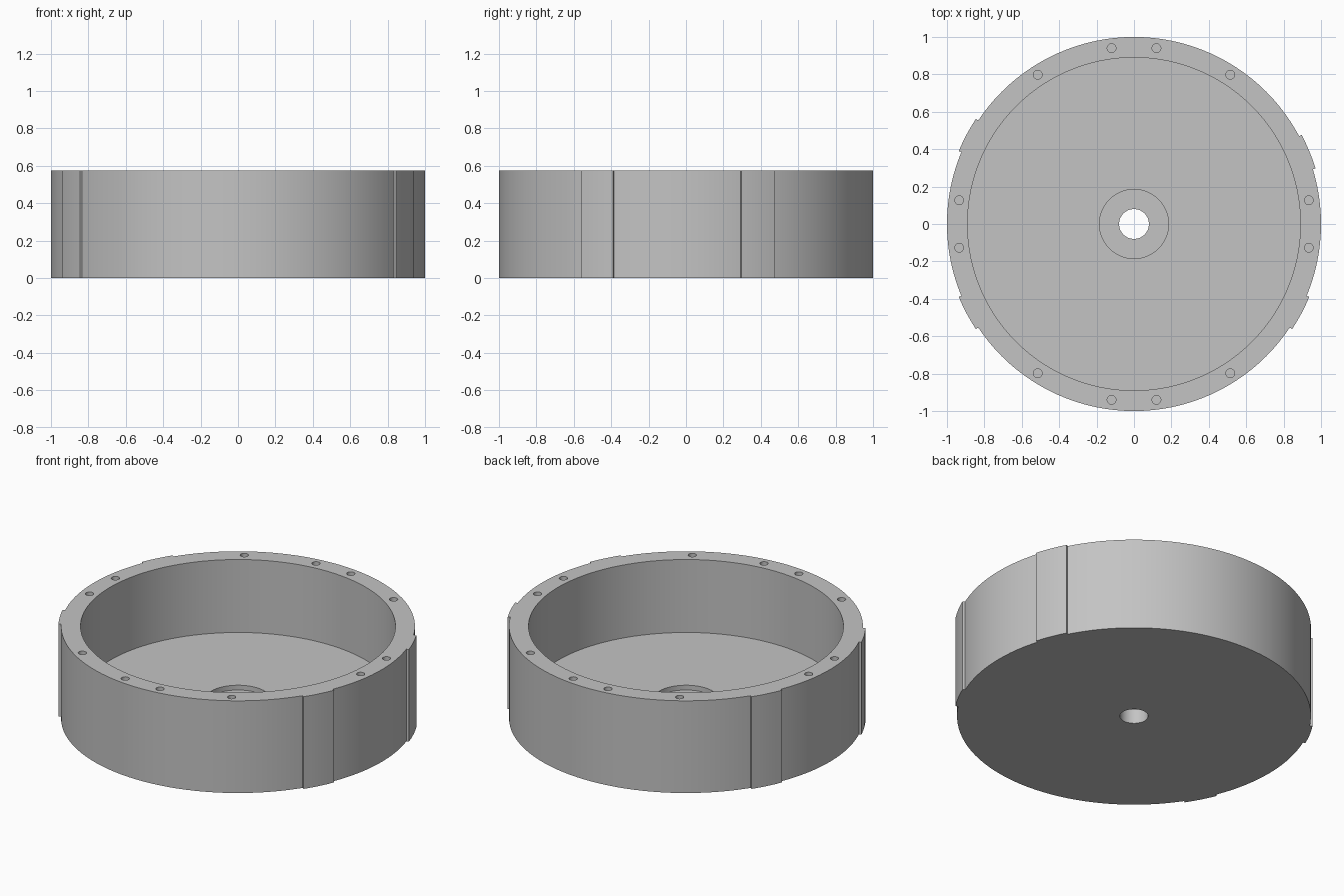
import bpy, bmesh
from math import sin, cos, radians

default = bpy.data.objects.get("Cube")
if default:
    bpy.data.objects.remove(default, do_unlink=True)

HEIGHT, FLOOR = 0.575, 0.12
STEP = 3  # degrees per wall facet
PADS = [(17, 28), (146.4, 157.4), (202.6, 213.6), (326.4, 337.4)]

grey = bpy.data.materials.new("plain_grey")
grey.use_nodes = True
grey.diffuse_color = (0.55, 0.55, 0.55, 1)
grey.node_tree.nodes["Principled BSDF"].inputs["Base Color"].default_value = grey.diffuse_color


def circle(radius, count, x=0, y=0):
    return [(x + radius * cos(radians(360 * i / count)),
             y + radius * sin(radians(360 * i / count))) for i in range(count)]


def prisms(name, outlines, z0, z1):
    """One object made of upright prisms, one for each outline."""
    bm = bmesh.new()
    for outline in outlines:
        base = bm.faces.new([bm.verts.new((x, y, z0)) for x, y in outline])
        grown = bmesh.ops.extrude_face_region(bm, geom=[base])["geom"]
        top = [v for v in grown if isinstance(v, bmesh.types.BMVert)]
        bmesh.ops.translate(bm, verts=top, vec=(0, 0, z1 - z0))
    # Keep the base cap so that each prism is closed
    bmesh.ops.holes_fill(bm, edges=[e for e in bm.edges if e.is_boundary])
    bmesh.ops.recalc_face_normals(bm, faces=bm.faces)
    mesh = bpy.data.meshes.new(name)
    bm.to_mesh(mesh)
    bm.free()
    mesh.materials.append(grey)
    obj = bpy.data.objects.new(name, mesh)
    bpy.context.collection.objects.link(obj)
    return obj


# Outer wall outline with four slightly raised pads
polar = []
angles = [a for a in range(0, 360, STEP)]
for a in angles:
    if not any(s - 0.5 < a < e + 0.5 for s, e in PADS):
        polar.append((a, 0, 1.0))
for start, end in PADS:
    polar.append((start, 0, 1.0))
    polar += [(start + (end - start) * i / 4, 1, 1.015) for i in range(5)]
    polar.append((end, 2, 1.0))
polar.sort()
outline = [(r * cos(radians(a)), r * sin(radians(a))) for a, _, r in polar]
housing = prisms("round_housing", [outline], 0, HEIGHT)

# Screw holes in the rim, mirrored into four quarters
spots = [(sx * x, sy * y) for x, y in [(0.12, 0.94), (0.515, 0.798), (0.935, 0.127)]
         for sx in (-1, 1) for sy in (-1, 1)]

cutters = [
    prisms("cavity_cutter", [circle(0.89, 120)], FLOOR, 1),
    prisms("recess_cutter", [circle(0.185, 48)], FLOOR - 0.03, 0.3),
    prisms("centre_hole_cutter", [circle(0.08, 32)], -0.2, 0.4),
    prisms("screw_hole_cutter", [circle(0.0235, 20, x, y) for x, y in spots], HEIGHT - 0.12, 1),
]

bpy.ops.object.select_all(action="DESELECT")
bpy.context.view_layer.objects.active = housing
housing.select_set(True)
for cutter in cutters:
    cutter.hide_render = True
    cut = housing.modifiers.new(cutter.name, "BOOLEAN")
    cut.operation = "DIFFERENCE"
    cut.solver = "EXACT"
    cut.object = cutter
    bpy.ops.object.modifier_apply(modifier=cut.name)
    bpy.data.objects.remove(cutter, do_unlink=True)

bpy.ops.object.shade_smooth_by_angle(angle=radians(25))
